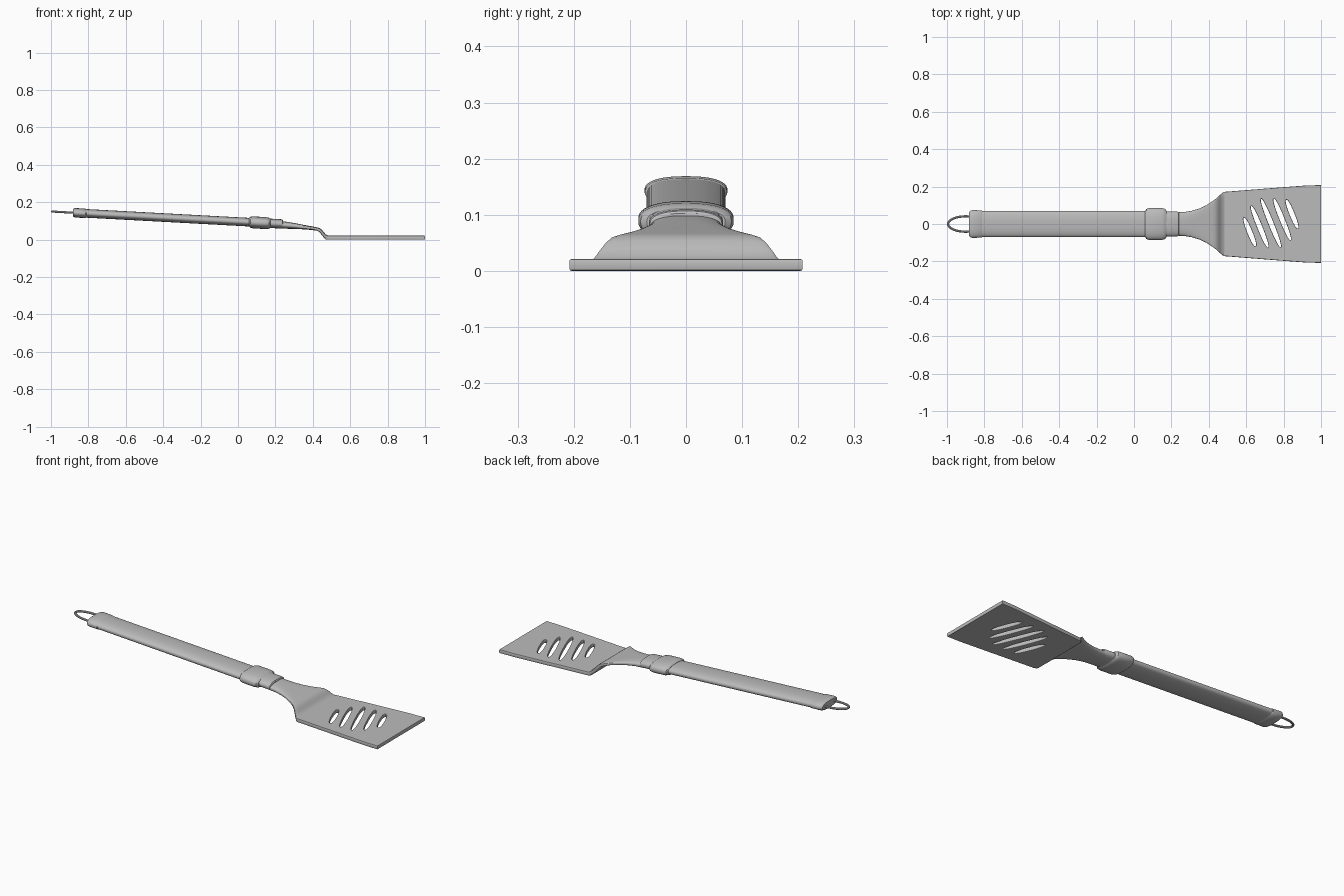
import bpy, bmesh, math
from mathutils import Vector

cube = bpy.data.objects.get("Cube")
if cube:
    bpy.data.objects.remove(cube)

steel = bpy.data.materials.new("brushed_grey")
steel.use_nodes = True
steel.diffuse_color = (0.5, 0.5, 0.5, 1)
steel.node_tree.nodes["Principled BSDF"].inputs["Base Color"].default_value = (0.5, 0.5, 0.5, 1)


def finish(obj, angle=35):
    """Assign the material and shade smooth with sharp edges kept."""
    obj.data.materials.clear()
    obj.data.materials.append(steel)
    bpy.ops.object.select_all(action='DESELECT')
    obj.select_set(True)
    bpy.context.view_layer.objects.active = obj
    if obj.type == 'CURVE':
        bpy.ops.object.convert(target='MESH')
    bpy.ops.object.shade_smooth_by_angle(angle=math.radians(angle))


def superellipse(a, b, n, count):
    pts = []
    for i in range(count):
        t = 2 * math.pi * i / count
        c, s = math.cos(t), math.sin(t)
        pts.append((math.copysign(abs(c) ** (2 / n), c) * a,
                    math.copysign(abs(s) ** (2 / n), s) * b))
    return pts


def loft(name, sections, count=48):
    """Skin sections (x, z, half width, half thickness, squareness) along x."""
    bm = bmesh.new()
    rings = [[bm.verts.new((x, y, z + h)) for y, h in superellipse(w, t, n, count)]
             for x, z, w, t, n in sections]
    for r0, r1 in zip(rings, rings[1:]):
        for i in range(count):
            j = (i + 1) % count
            bm.faces.new((r0[i], r0[j], r1[j], r1[i]))
    bm.faces.new(rings[0])
    bm.faces.new(rings[-1])
    bmesh.ops.recalc_face_normals(bm, faces=bm.faces)
    mesh = bpy.data.meshes.new(name)
    bm.to_mesh(mesh)
    bm.free()
    obj = bpy.data.objects.new(name, mesh)
    bpy.context.collection.objects.link(obj)
    finish(obj)


def axis_z(x):
    return 0.0965 - 0.054 * x


def sleeve(name, rows, n=2.4):
    """Part centred on the sloping handle axis: rows of (x, half width, half thickness)."""
    loft(name, [(x, axis_z(x), w, t, n) for x, w, t in rows])


# Handle, its end cap and the two collars
sleeve("handle", [(-0.84, 0.07, 0.023), (0.09, 0.07, 0.023)])
sleeve("end_cap", [(-0.882, 0.064, 0.019), (-0.875, 0.071, 0.024), (-0.865, 0.074, 0.0255),
                   (-0.815, 0.073, 0.025), (-0.81, 0.069, 0.022)])
sleeve("collar", [(0.06, 0.07, 0.024), (0.066, 0.08, 0.029), (0.08, 0.085, 0.032),
                  (0.15, 0.085, 0.032), (0.166, 0.081, 0.029), (0.174, 0.07, 0.024)])
sleeve("ferrule", [(0.16, 0.066, 0.025), (0.23, 0.066, 0.025),
                   (0.238, 0.064, 0.023), (0.241, 0.058, 0.019)])

# Neck that flattens, flares and steps down to the blade
loft("neck", [
    (0.22, 0.080, 0.062, 0.021, 2.4),
    (0.27, 0.076, 0.064, 0.018, 2.6),
    (0.31, 0.072, 0.071, 0.015, 3),
    (0.35, 0.067, 0.083, 0.012, 4),
    (0.39, 0.062, 0.102, 0.010, 5),
    (0.42, 0.057, 0.122, 0.009, 7),
    (0.436, 0.051, 0.134, 0.011, 8),
    (0.448, 0.039, 0.145, 0.014, 8),
    (0.460, 0.024, 0.156, 0.015, 8),
    (0.470, 0.015, 0.164, 0.012, 8),
    (0.485, 0.0105, 0.169, 0.010, 10),
])

# Flat blade with slanted slots
curve = bpy.data.curves.new("blade", 'CURVE')
curve.dimensions = '2D'
curve.fill_mode = 'BOTH'
curve.extrude = 0.0065
curve.bevel_depth = 0.004
curve.bevel_resolution = 1
curve.offset = -0.004


def add_loop(points):
    spline = curve.splines.new('POLY')
    spline.points.add(len(points) - 1)
    for p, (x, y) in zip(spline.points, points):
        p.co = (x, y, 0, 1)
    spline.use_cyclic_u = True


edge = [(0.468, 0.16), (0.474, 0.168), (0.485, 0.172), (0.75, 0.193), (0.92, 0.206), (1.0, 0.208)]
add_loop([(x, -y) for x, y in edge] + edge[::-1])

slant = math.radians(22)
for dx, dy, length in [(-0.113, -0.048, 0.165), (-0.06, -0.02, 0.24), (0, 0, 0.28),
                       (0.06, 0.02, 0.24), (0.113, 0.048, 0.165)]:
    slot = []
    for u, v in reversed(superellipse(0.013, length / 2, 2.3, 32)):
        slot.append((0.732 + dx + u * math.cos(slant) - v * -math.sin(-slant) * 1.0,
                     0.005 + dy + u * math.sin(slant) + v * math.cos(slant)))
    add_loop(slot)
blade = bpy.data.objects.new("blade", curve)
blade.location.z = 0.0105
bpy.context.collection.objects.link(blade)
finish(blade)

# Wire hanging loop
wire = bpy.data.curves.new("hanging_loop", 'CURVE')
wire.dimensions = '3D'
wire.bevel_depth = 0.006
wire.bevel_resolution = 3
wire.use_fill_caps = True
path = [Vector((-0.86, 0.04, 0))]
for i in range(25):
    t = math.pi * i / 24
    path.append(Vector((-0.90 - 0.094 * math.sin(t), 0.041 * math.cos(t), 0)))
path.append(Vector((-0.86, -0.04, 0)))
spline = wire.splines.new('POLY')
spline.points.add(len(path) - 1)
for p, co in zip(spline.points, path):
    p.co = (co.x, co.y, axis_z(co.x), 1)
loop = bpy.data.objects.new("hanging_loop", wire)
bpy.context.collection.objects.link(loop)
finish(loop)
